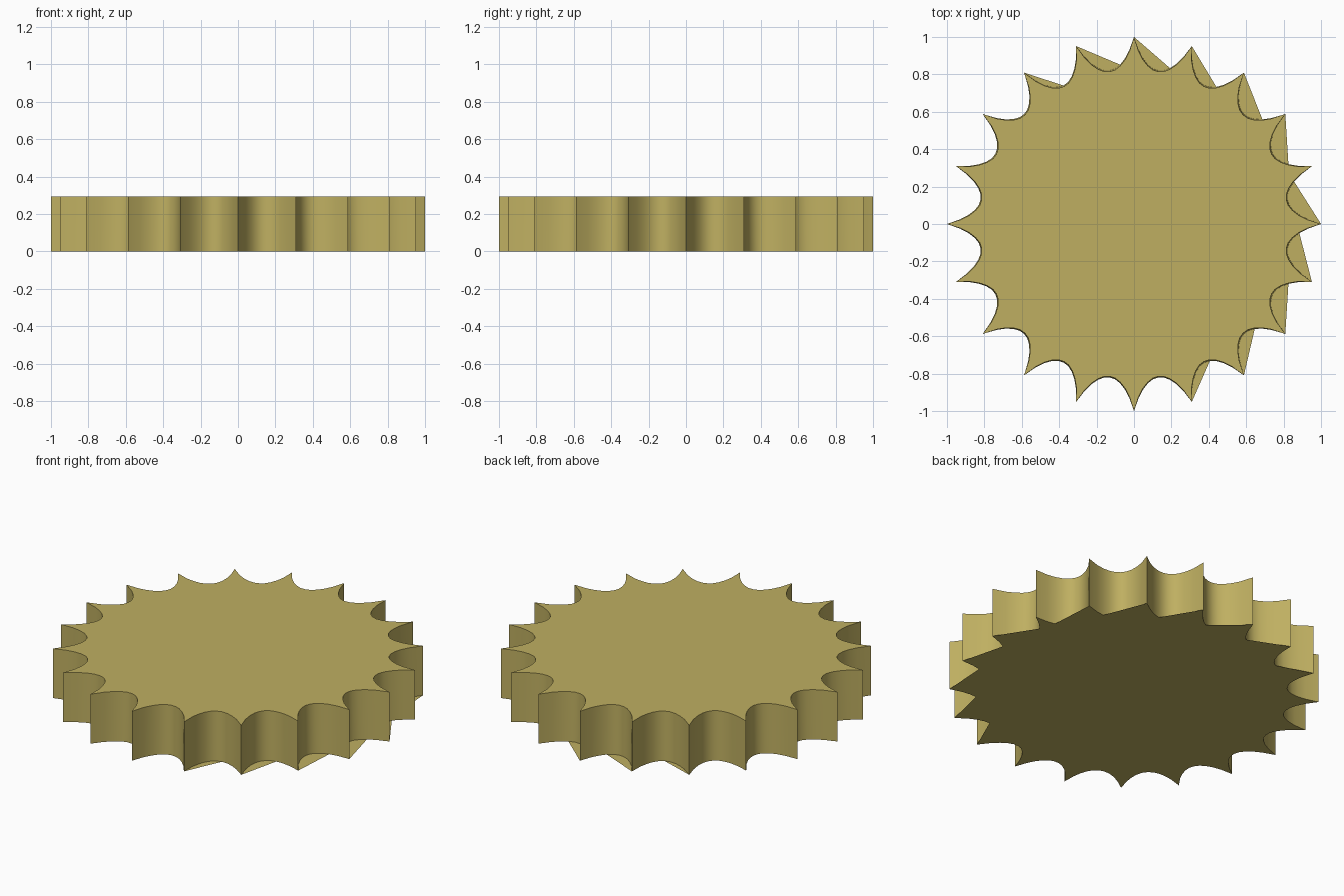
import bpy, bmesh, math

if "Cube" in bpy.data.objects:
    bpy.data.objects.remove(bpy.data.objects["Cube"])

TEETH = 20
HEIGHT = 0.295
STEP = 2 * math.pi / TEETH

# one scallop between two tips: (sideways offset, distance from centre)
HALF = [(0.12, 0.915), (0.09, 0.875), (0.06, 0.847), (0.03, 0.83)]
VALLEY = [(-t, r) for t, r in HALF] + [(0, 0.825)] + [(t, r) for t, r in reversed(HALF)]
N = len(VALLEY)

# scallops whose base plate runs straight from one tip across the gap:
# valley number -> index of the valley point where the straight edge ends,
# and whether it starts at the next (counter-clockwise) tip
STRAIGHT = {1: (1, True), 2: (1, True), 3: (2, True), 4: (2, True), 5: (2, True), 6: (4, True),
            0: (N - 2, False), 19: (N - 2, False), 18: (N - 2, False),
            17: (N - 3, False), 16: (N - 4, False)}

mat = bpy.data.materials.new("brass yellow")
mat.diffuse_color = (0.52, 0.43, 0.12, 1)
mat.use_nodes = True
mat.node_tree.nodes["Principled BSDF"].inputs["Base Color"].default_value = mat.diffuse_color

bm = bmesh.new()


def outline(z, grow):
    """Toothed ring of vertices at height z."""
    ring = []
    for i in range(TEETH):
        a = i * STEP
        ring.append(bm.verts.new((math.cos(a), math.sin(a), z)))
        c = a + STEP / 2
        for t, r in VALLEY:
            r += grow
            ring.append(bm.verts.new((r * math.cos(c) - t * math.sin(c),
                                      r * math.sin(c) + t * math.cos(c), z)))
    return ring


low = outline(0, 0.006)
high = outline(HEIGHT, 0)
count = len(low)

# scalloped side wall and flat top
for i in range(count):
    j = (i + 1) % count
    bm.faces.new((low[i], low[j], high[j], high[i])).smooth = True
bm.faces.new(high)

# base plate, bridging some of the scallops with straight edges
base = []
for i in range(TEETH):
    start = i * (N + 1)
    base.append(low[start])
    first, last = 0, N - 1
    if i in STRAIGHT:
        end, from_next = STRAIGHT[i]
        first, last = (0, end) if from_next else (end, N - 1)
    base += [low[start + 1 + k] for k in range(first, last + 1)]
bm.faces.new(list(reversed(base)))

mesh = bpy.data.meshes.new("toothed_disc")
bm.to_mesh(mesh)
bm.free()
mesh.materials.append(mat)
disc = bpy.data.objects.new("toothed_disc", mesh)
bpy.context.collection.objects.link(disc)
bpy.context.view_layer.objects.active = disc
disc.select_set(True)
bpy.ops.object.shade_smooth_by_angle(angle=math.radians(30))
